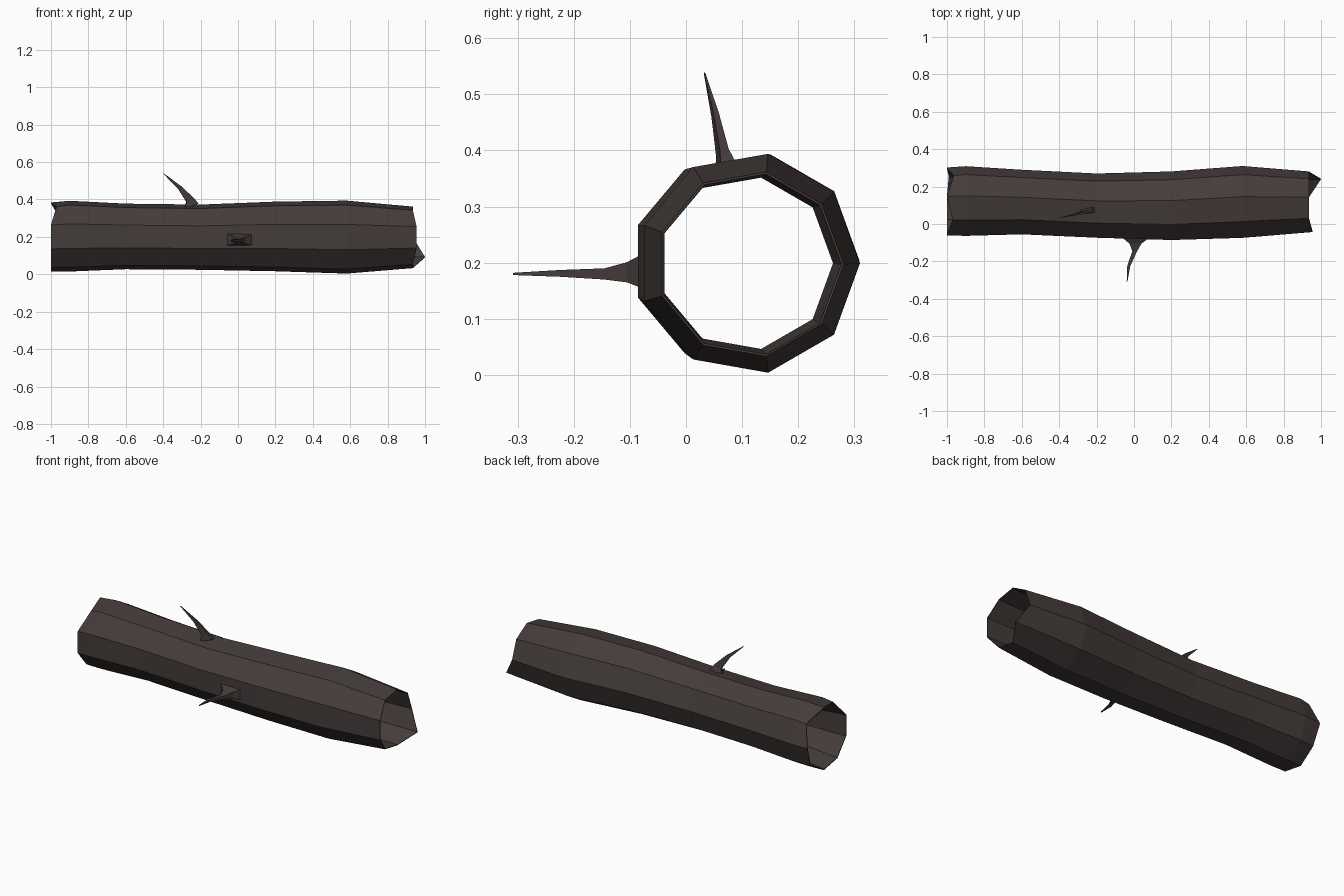
import bpy, bmesh, math
from mathutils import Vector

if "Cube" in bpy.data.objects:
    bpy.data.objects.remove(bpy.data.objects["Cube"])

bark = bpy.data.materials.new("dark_bark")
bark.diffuse_color = (0.058, 0.045, 0.042, 1)
bark.use_nodes = True
bark.node_tree.nodes["Principled BSDF"].inputs["Base Color"].default_value = bark.diffuse_color


def make_object(name, rings, loop=False, caps=False):
    """Skin a list of vertex rings into one flat-shaded mesh."""
    bm = bmesh.new()
    vs = [[bm.verts.new(p) for p in ring] for ring in rings]
    n = len(vs[0])
    for k in range(len(vs) if loop else len(vs) - 1):
        a, b = vs[k], vs[(k + 1) % len(vs)]
        for i in range(n):
            j = (i + 1) % n
            bm.faces.new((a[i], a[j], b[j], b[i]))
    if caps:
        bm.faces.new(vs[0])
        bm.faces.new(vs[-1])
    bmesh.ops.recalc_face_normals(bm, faces=bm.faces)
    me = bpy.data.meshes.new(name)
    bm.to_mesh(me)
    bm.free()
    me.materials.append(bark)
    ob = bpy.data.objects.new(name, me)
    bpy.context.collection.objects.link(ob)
    return ob


SIDES = 9


def log_ring(x, cy, cz, r, jag=None):
    ring = []
    for i in range(SIDES):
        a = math.radians(40 * i)
        ring.append((x + (jag[i] if jag else 0),
                     cy + r * math.cos(a), cz + r * math.sin(a)))
    return ring


# Hollow log: outer bark, thin broken rims, inner wall
left_jag = [0, .037, 0, .03, 0, 0, 0, 0, .01]
right_jag = [0, 0, 0, 0, .02, .02, 0, 0, .065]
outer = [log_ring(-1, .115, .2, .187, left_jag),
         log_ring(-.9, .117, .204, .192),
         log_ring(-.6, .112, .2025, .178),
         log_ring(-.2, .093, .1985, .177),
         log_ring(.2, .092, .2025, .189),
         log_ring(.58, .112, .199, .198),
         log_ring(.935, .114, .1975, .167, right_jag)]
inner = [log_ring(.935, .114, .1975, .163, right_jag),
         log_ring(.75, .107, .199, .155),
         log_ring(-.75, .107, .199, .155),
         log_ring(-1, .115, .2, .182, left_jag)]
make_object("hollow_log", outer + inner, loop=True)


def twig(name, stations, u, v):
    """Four-sided thorn: stations are (centre, half width along u, along v)."""
    u, v = Vector(u).normalized(), Vector(v).normalized()
    rings = [[Vector(c) + u * a * su + v * b * sv
              for su, sv in ((1, 1), (-1, 1), (-1, -1), (1, -1))]
             for c, a, b in stations]
    make_object(name, rings, caps=True)


# Broken twig stub on top
twig("top_twig", [((-.25, .07, .365), .04, .014),
                  ((-.254, .065, .395), .023, .008),
                  ((-.31, .052, .463), .012, .005),
                  ((-.397, .033, .538), .002, .001)],
     (1, .15, .35), (-.15, 1, 0))

# Broken twig stub on the front, with a flared root
twig("front_twig", [((.01, -.075, .185), .07, .032),
                    ((.008, -.105, .183), .032, .018),
                    ((.004, -.145, .18), .013, .010),
                    ((-.028, -.225, .181), .008, .006),
                    ((-.037, -.308, .18), .002, .002)],
     (1, 0, 0), (0, 0, 1))
